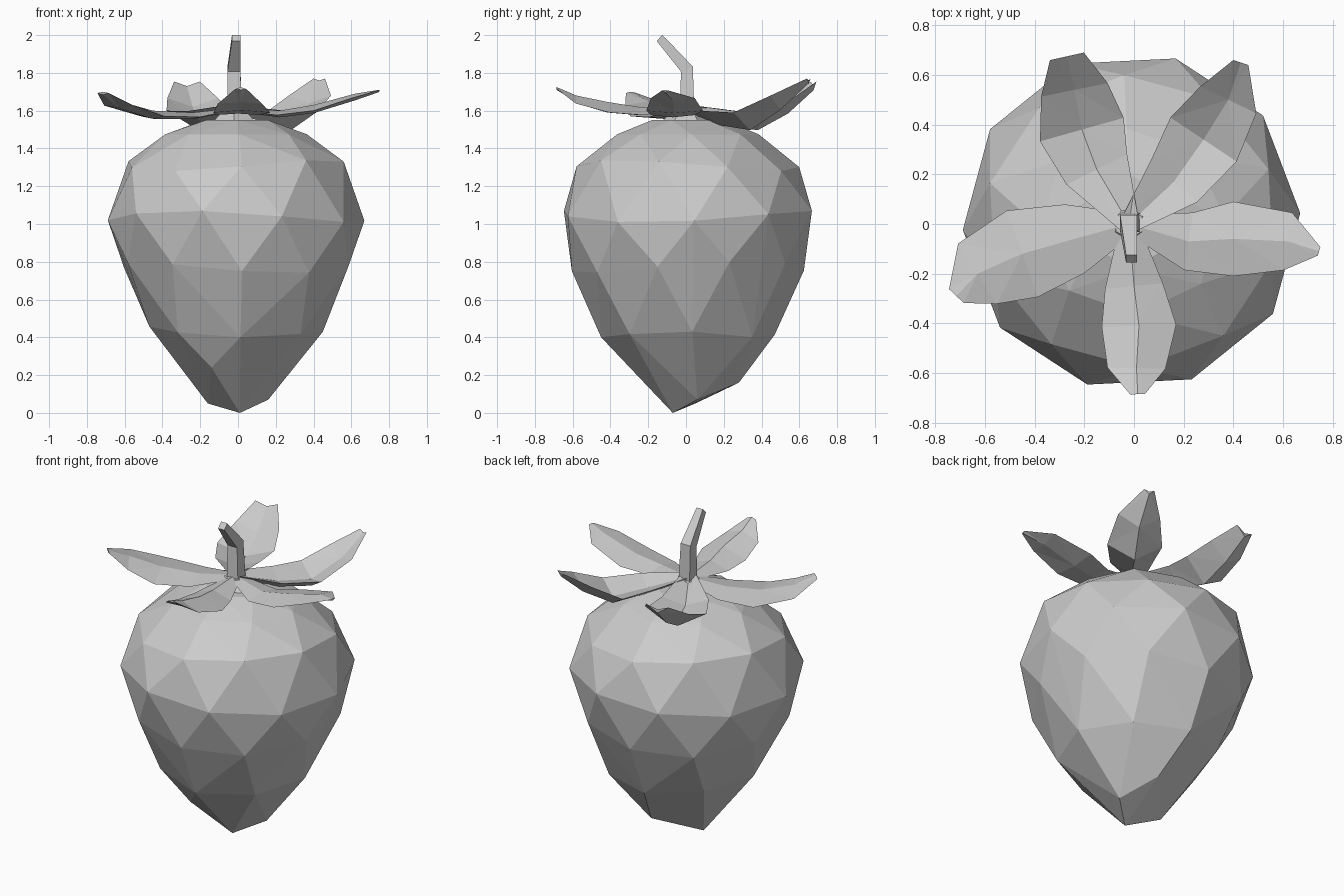
import bpy, bmesh, math
from mathutils import Vector

if "Cube" in bpy.data.objects:
    bpy.data.objects.remove(bpy.data.objects["Cube"])

COLOUR = (0.6, 0.6, 0.6, 1)
grey = bpy.data.materials.new("plain grey")
grey.use_nodes = True
grey.diffuse_color = COLOUR
grey.node_tree.nodes["Principled BSDF"].inputs["Base Color"].default_value = COLOUR


def finish(name, bm):
    bmesh.ops.recalc_face_normals(bm, faces=bm.faces)
    mesh = bpy.data.meshes.new(name)
    bm.to_mesh(mesh)
    bm.free()
    mesh.materials.append(grey)
    obj = bpy.data.objects.new(name, mesh)
    bpy.context.collection.objects.link(obj)


def skin(bm, rows):
    """Join rings of vertices into a closed tube."""
    n = len(rows[0])
    for a, b in zip(rows, rows[1:]):
        for k in range(n):
            j = (k + 1) % n
            bm.faces.new((a[k], a[j], b[j], b[k]))
    bm.faces.new(rows[0])
    bm.faces.new(rows[-1])


# Fruit: faceted hull over staggered rings and a lopsided tip
bm = bmesh.new()
for p in [(0.01, -0.07, 0), (-0.16, 0.05, 0.05), (0.16, 0.06, 0.07),
          (0.05, 0.28, 0.16), (-0.14, -0.28, 0.24)]:
    bm.verts.new(p)
RINGS = [(0.43, 0.46, 8), (0.77, 0.615, 10), (1.04, 0.68, 10),
         (1.31, 0.59, 10), (1.475, 0.375, 8), (1.55, 0.19, 6)]
for i, (z, r, n) in enumerate(RINGS):
    for k in range(n):
        a = math.tau * (k + 0.5 * (i % 2)) / n + 0.05
        wobble = math.sin(5 * k + 2 * i)
        bm.verts.new((r * math.cos(a) - 0.01, r * math.sin(a) + 0.01,
                      z + 0.03 * wobble * (z < 1.4)))
hull = bmesh.ops.convex_hull(bm, input=bm.verts)
loose = {g for g in hull["geom_interior"] + hull["geom_unused"]
         if isinstance(g, bmesh.types.BMVert)}
bmesh.ops.delete(bm, geom=list(loose), context='VERTS')
finish("fruit", bm)

# Leaves: diamond sections along a spine, arched (cup < 0) or hollow (cup > 0)
HUB = (-0.02, 0, 1.615)


def leaf(name, width, cup, tip, spine):
    points = [Vector(p) for p in [HUB] + spine]
    taper = [0.25, 0.78, 1, 0.78, tip]
    bm = bmesh.new()
    ribs = []
    for i, p in enumerate(points):
        along = points[min(i + 1, 4)] - points[max(i - 1, 0)]
        side = along.cross(Vector((0, 0, 1))).normalized() * width * taper[i]
        lift = Vector((0, 0, cup * taper[i]))
        drop = Vector((0, 0, 0.008 + 0.035 * taper[i]))
        ribs.append([bm.verts.new(q) for q in
                     (p - side + lift, p, p + side + lift, p - drop)])
    skin(bm, ribs)
    bmesh.ops.triangulate(bm, faces=bm.faces)
    finish(name, bm)


leaf("right_leaf", 0.185, -0.03, 0.22,
     [(-0.24, -0.06, 1.59), (-0.45, -0.12, 1.6), (-0.63, -0.2, 1.65), (-0.715, -0.29, 1.7)])
leaf("left_leaf", 0.15, -0.03, 0.12,
     [(0.22, -0.07, 1.6), (0.4, -0.06, 1.63), (0.62, -0.07, 1.69), (0.745, -0.11, 1.71)])
leaf("front_leaf", 0.15, -0.055, 0.2,
     [(0, -0.25, 1.62), (0.02, -0.41, 1.645), (0.01, -0.58, 1.68), (0.015, -0.685, 1.725)])
leaf("back_right_leaf", 0.175, 0.06, 0.4,
     [(-0.15, 0.22, 1.55), (-0.21, 0.38, 1.54), (-0.24, 0.54, 1.62), (-0.27, 0.675, 1.73)])
leaf("back_left_leaf", 0.16, 0.05, 0.2,
     [(0.16, 0.17, 1.56), (0.28, 0.34, 1.54), (0.38, 0.5, 1.64), (0.43, 0.65, 1.76)])

# Crown: low cone joining leaves, stem and fruit
bm = bmesh.new()
bmesh.ops.create_cone(bm, cap_ends=True, segments=6, radius1=0.16, radius2=0.06, depth=0.1)
bmesh.ops.translate(bm, verts=bm.verts, vec=(-0.02, 0, 1.56))
finish("crown", bm)

# Stem: square bar bent towards the front
bm = bmesh.new()
rows = []
for x, y, z, w, lean in [(-0.015, 0.005, 1.55, 0.04, 0), (-0.022, 0.005, 1.82, 0.034, 0.4),
                         (-0.01, -0.14, 1.985, 0.022, 0.8)]:
    dy, dz = w * math.cos(lean), w * math.sin(lean)
    rows.append([bm.verts.new((x + sx * w, y + sy * dy, z + sy * dz))
                 for sx, sy in ((-1, -1), (1, -1), (1, 1), (-1, 1))])
skin(bm, rows)
finish("stem", bm)
